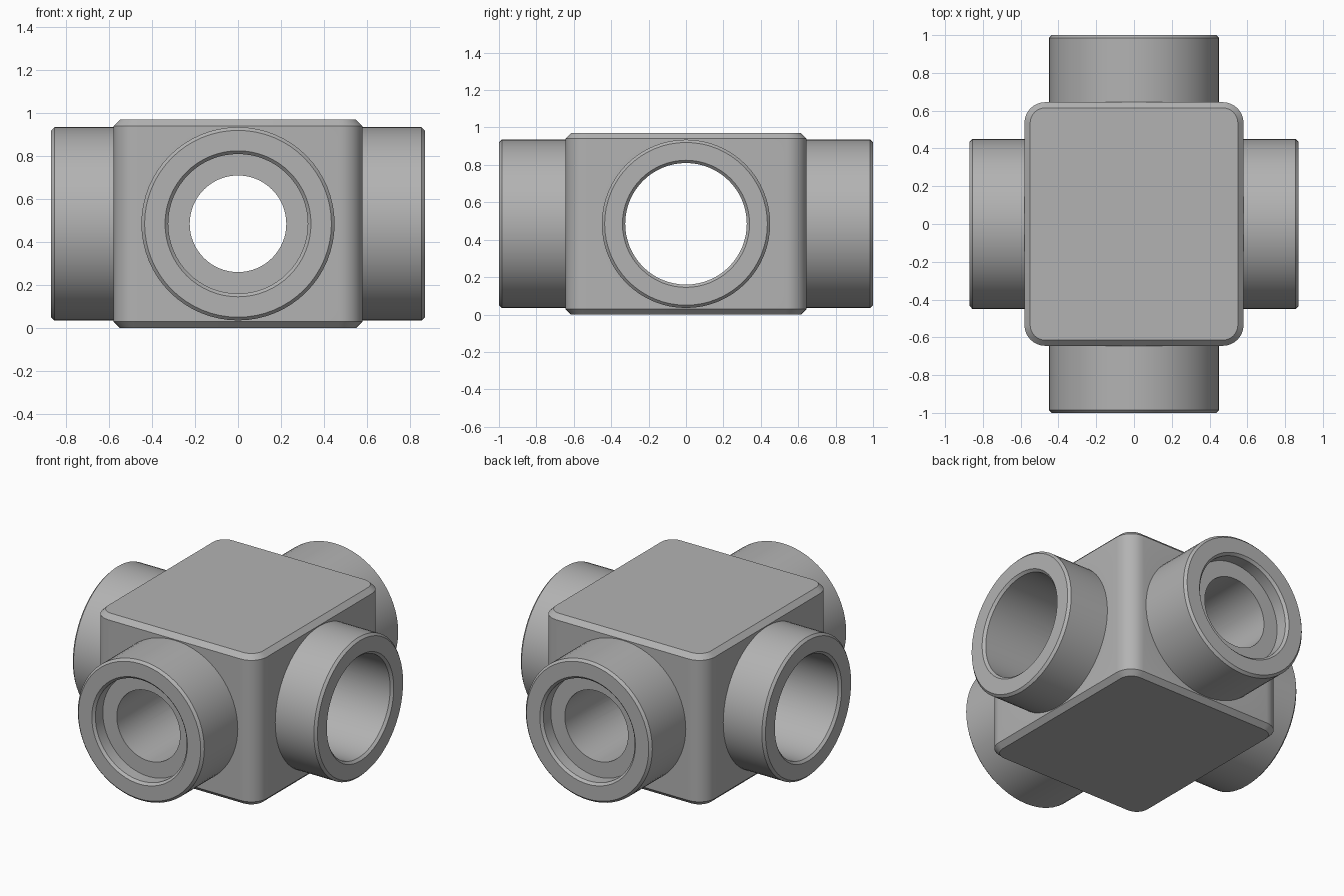
import bpy, bmesh
from math import pi, cos, sin
from mathutils import Matrix

if "Cube" in bpy.data.objects:
    bpy.data.objects.remove(bpy.data.objects["Cube"])

HALF_X, HALF_Y, HEIGHT = 0.58, 0.645, 0.97
MID = HEIGHT / 2
END_X, END_Y = 0.87, 1.0
CHAMFER = 0.015

metal = bpy.data.materials.new("grey metal")
metal.use_nodes = True
grey = (0.45, 0.45, 0.45, 1)
metal.diffuse_color = grey
metal.node_tree.nodes["Principled BSDF"].inputs["Base Color"].default_value = grey


def add_object(name, bm):
    bmesh.ops.recalc_face_normals(bm, faces=bm.faces)
    mesh = bpy.data.meshes.new(name)
    bm.to_mesh(mesh)
    bm.free()
    mesh.materials.append(metal)
    obj = bpy.data.objects.new(name, mesh)
    bpy.context.collection.objects.link(obj)
    return obj


def lathe(name, half_profile, axis, sides=64):
    """Solid of revolution, mirrored about its middle; profile is (radius, distance) going outwards."""
    profile = [(r, -d) for r, d in reversed(half_profile)] + half_profile
    bm = bmesh.new()
    rings = [[bm.verts.new((r * cos(2 * pi * i / sides), r * sin(2 * pi * i / sides), h))
              for i in range(sides)] for r, h in profile]
    for low, high in zip(rings, rings[1:]):
        for i in range(sides):
            j = (i + 1) % sides
            bm.faces.new((low[i], low[j], high[j], high[i]))
    bm.faces.new(rings[0])
    bm.faces.new(rings[-1])
    turn = Matrix.Rotation(pi / 2, 4, "Y" if axis == "X" else "X")
    bm.transform(Matrix.Translation((0, 0, MID)) @ turn)
    return add_object(name, bm)


# Block with rounded upright corners and chamfered top and bottom rims
bm = bmesh.new()
bmesh.ops.create_cube(bm, size=1)
bm.transform(Matrix.Translation((0, 0, MID)) @ Matrix.Diagonal((2 * HALF_X, 2 * HALF_Y, HEIGHT, 1)))
upright = [e for e in bm.edges if abs(e.verts[0].co.z - e.verts[1].co.z) > MID]
bmesh.ops.bevel(bm, geom=upright, offset=0.11, segments=8, profile=0.5, affect="EDGES")
rims = [e for e in bm.edges if abs(e.verts[0].co.z - e.verts[1].co.z) < 0.01]
bmesh.ops.bevel(bm, geom=rims, offset=0.03, segments=1, affect="EDGES")
body = add_object("four_way_pipe_fitting", bm)


# Sockets: outer tubes crossing the block
def tube(name, end, axis):
    return lathe(name, [(0.45, end - CHAMFER), (0.45 - CHAMFER, end)], axis)


# Bores: wide straight one across, stepped one front to back
def mouth(end):
    return [(0.325, end - CHAMFER), (0.34, end), (0.34, end + 0.1)]


side_bore = lathe("side_bore", mouth(END_X), "X")
step = END_Y - 0.09
front_bore = lathe("front_bore", [(0.225, step), (0.325, step)] + mouth(END_Y), "Y")

operations = [(tube("side_sockets", END_X, "X"), "UNION"),
              (tube("front_and_back_sockets", END_Y, "Y"), "UNION"),
              (side_bore, "DIFFERENCE"),
              (front_bore, "DIFFERENCE")]

bpy.ops.object.select_all(action="DESELECT")
bpy.context.view_layer.objects.active = body
body.select_set(True)
for helper, operation in operations:
    helper.hide_render = True
    mod = body.modifiers.new(helper.name, "BOOLEAN")
    mod.object, mod.operation, mod.solver = helper, operation, "EXACT"
    bpy.ops.object.modifier_apply(modifier=mod.name)
    bpy.data.objects.remove(helper)

bpy.ops.object.shade_smooth_by_angle(angle=pi / 6)
